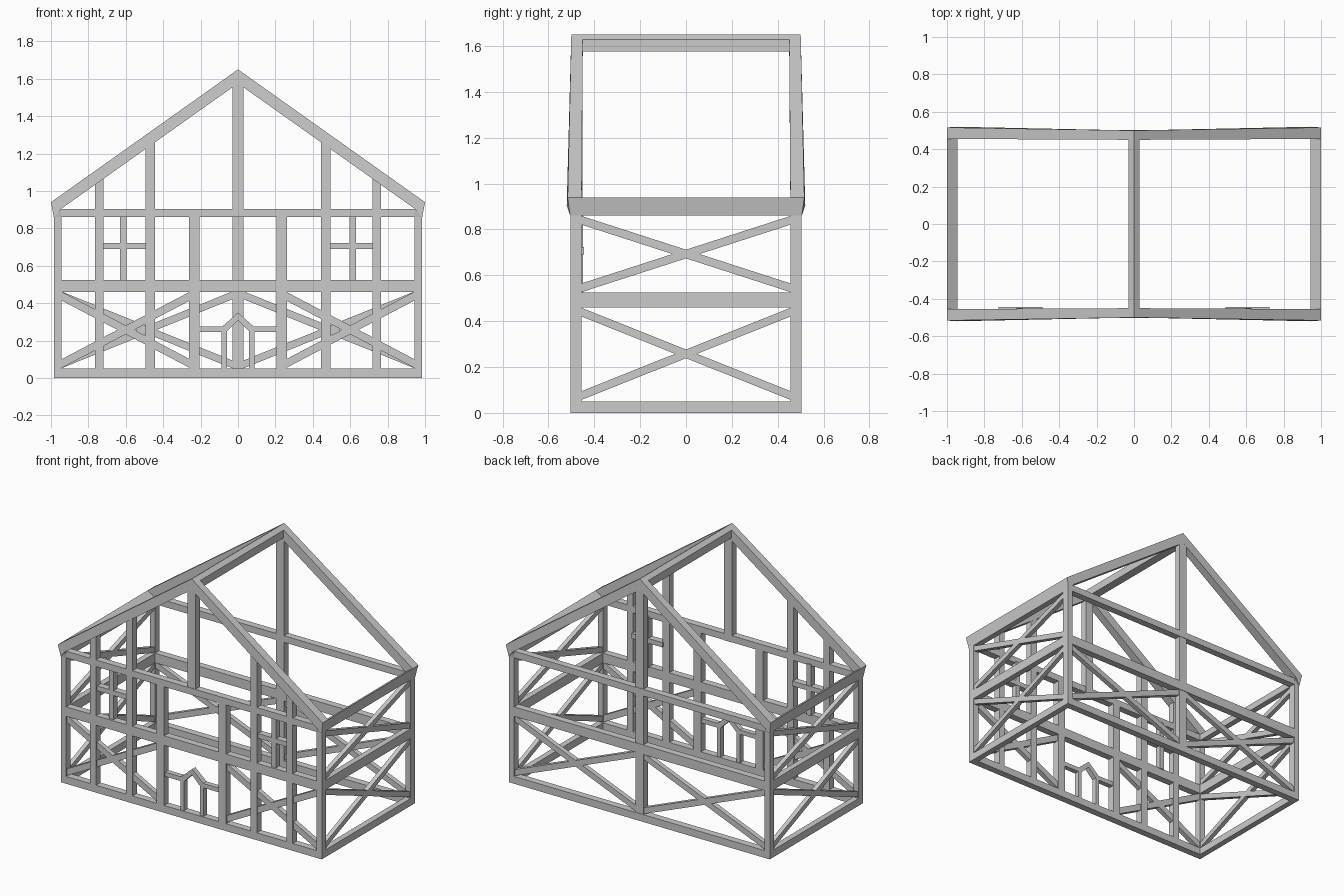
import bpy, bmesh

if "Cube" in bpy.data.objects:
    bpy.data.objects.remove(bpy.data.objects["Cube"])

X_IN, X_OUT = 0.945, 0.985      # inner / outer faces of end walls
Y_IN, Y_OUT = 0.455, 0.503      # inner / outer faces of long walls


def loft(name, a, b):
    """Solid between two matching 3D loops."""
    bm = bmesh.new()
    va = [bm.verts.new(p) for p in a]
    vb = [bm.verts.new(p) for p in b]
    n = len(a)
    bm.faces.new(va)
    bm.faces.new(vb[::-1])
    for i in range(n):
        bm.faces.new((va[i], vb[i], vb[(i + 1) % n], va[(i + 1) % n]))
    bmesh.ops.recalc_face_normals(bm, faces=bm.faces)
    me = bpy.data.meshes.new(name)
    bm.to_mesh(me)
    bm.free()
    ob = bpy.data.objects.new(name, me)
    bpy.context.collection.objects.link(ob)
    return ob


def xz(name, pts, y0=-Y_OUT, y1=-Y_IN):
    """Timber drawn in the front plane, extruded along y."""
    return loft(name, [(x, y0, z) for x, z in pts], [(x, y1, z) for x, z in pts])


def yz(name, pts, x0, x1):
    """Timber drawn in the side plane, extruded along x."""
    return loft(name, [(x0, y, z) for y, z in pts], [(x1, y, z) for y, z in pts])


def rect(a0, a1, z0, z1):
    return [(a0, z0), (a1, z0), (a1, z1), (a0, z1)]


def brace(a0, a1, z0, z1, t):
    """The two bars of a cross brace, cut vertically at the ends."""
    return ([(a0, z0), (a1, z1 - t), (a1, z1), (a0, z0 + t)],
            [(a0, z1 - t), (a1, z0), (a1, z0 + t), (a0, z1)])


def under_rafter(x):
    return 1.59 - 0.705 * abs(x)


LEVELS = (("sill", 0.0, 0.05), ("floor", 0.46, 0.525), ("plate", 0.86, 0.905))

# Horizontal beams of the long walls, corner posts, rafters
for f, side in ((-1, "front"), (1, "back")):
    yo, yi = f * Y_OUT, f * Y_IN
    for n, z0, z1 in LEVELS:
        xz(f"{side}_{n}_beam", rect(-X_OUT, X_OUT, z0, z1), yo, yi)
    for s in (-1, 1):
        xz(f"{side}_corner_post", rect(s * X_IN, s * X_OUT, 0, 0.88), yo, yi)
        # x, z, outer y, inner y: the rafter flares slightly at the eave
        prof = [(X_OUT, 0.86, 0.505, 0.455), (1.0, 0.94, 0.516, 0.455),
                (0, 1.65, 0.5, 0.45), (0, 1.575, 0.5, 0.45), (0.945, 0.905, 0.52, 0.455)]
        loft(f"{side}_rafter", [(s * x, f * a, z) for x, z, a, b in prof],
             [(s * x, f * b, z) for x, z, a, b in prof])

# King posts: full height at the back, gable only at the front
xz("front_king_post", rect(-0.03, 0.03, 0.86, 1.6), -0.5, -0.452)
xz("back_king_post", rect(-0.03, 0.03, 0, 1.6), Y_IN, 0.5)

# Ridge beam
xz("ridge_beam", [(0, 1.65), (0.03, 1.628), (0.03, 1.575), (-0.03, 1.575), (-0.03, 1.628)], -0.5, 0.5)

for s in (-1, 1):
    # End wall beams and eave beam
    for n, z0, z1 in LEVELS[:2]:
        yz(f"end_{n}_beam", rect(-Y_OUT, Y_OUT, z0, z1), s * X_IN, s * X_OUT)
    eave = [(X_IN, 0.86, 0.503), (X_OUT, 0.86, 0.503), (1.0, 0.94, 0.514), (X_IN, 0.905, 0.51)]
    loft("eave_beam", [(s * x, -y, z) for x, z, y in eave], [(s * x, y, z) for x, z, y in eave])
    # End wall cross braces
    for z0, z1 in ((0.055, 0.46), (0.525, 0.86)):
        for p in brace(-0.46, 0.46, z0, z1, 0.038):
            yz("end_cross_brace", p, s * 0.95, s * 0.98)

    # Front posts that rise to the rafter
    for a, b in ((0.445, 0.495), (0.72, 0.765)):
        xz("front_tall_post", [(s * a, 0), (s * b, 0), (s * b, under_rafter(b)), (s * a, under_rafter(a))])
    xz("front_middle_post", rect(s * 0.205, s * 0.263, 0, 0.88))
    # Long wall cross braces, lower storey
    for p in brace(s * 0.25, s * 0.95, 0.05, 0.465, 0.047):
        xz("front_cross_brace", p, -0.495, -0.462)
    for p in brace(s * 0.025, s * 0.95, 0.05, 0.465, 0.042):
        xz("back_cross_brace", p, 0.462, 0.495)

    # Window bars
    xz("window_upright", rect(s * 0.597, s * 0.63, 0.52, 0.87), -0.49, -0.448)
    xz("window_crossbar", rect(s * 0.49, s * 0.725, 0.69, 0.723), -0.49, -0.445)

    # Doorway: jamb, side rail, pointed head
    xz("door_jamb", rect(s * 0.06, s * 0.087, 0.04, 0.27), -0.495, -0.46)
    xz("door_side_rail", rect(s * 0.075, s * 0.21, 0.245, 0.275), -0.495, -0.46)
    xz("door_head", [(0, 0.35), (0, 0.31), (s * 0.06, 0.25), (s * 0.09, 0.25), (s * 0.09, 0.27)], -0.495, -0.46)
